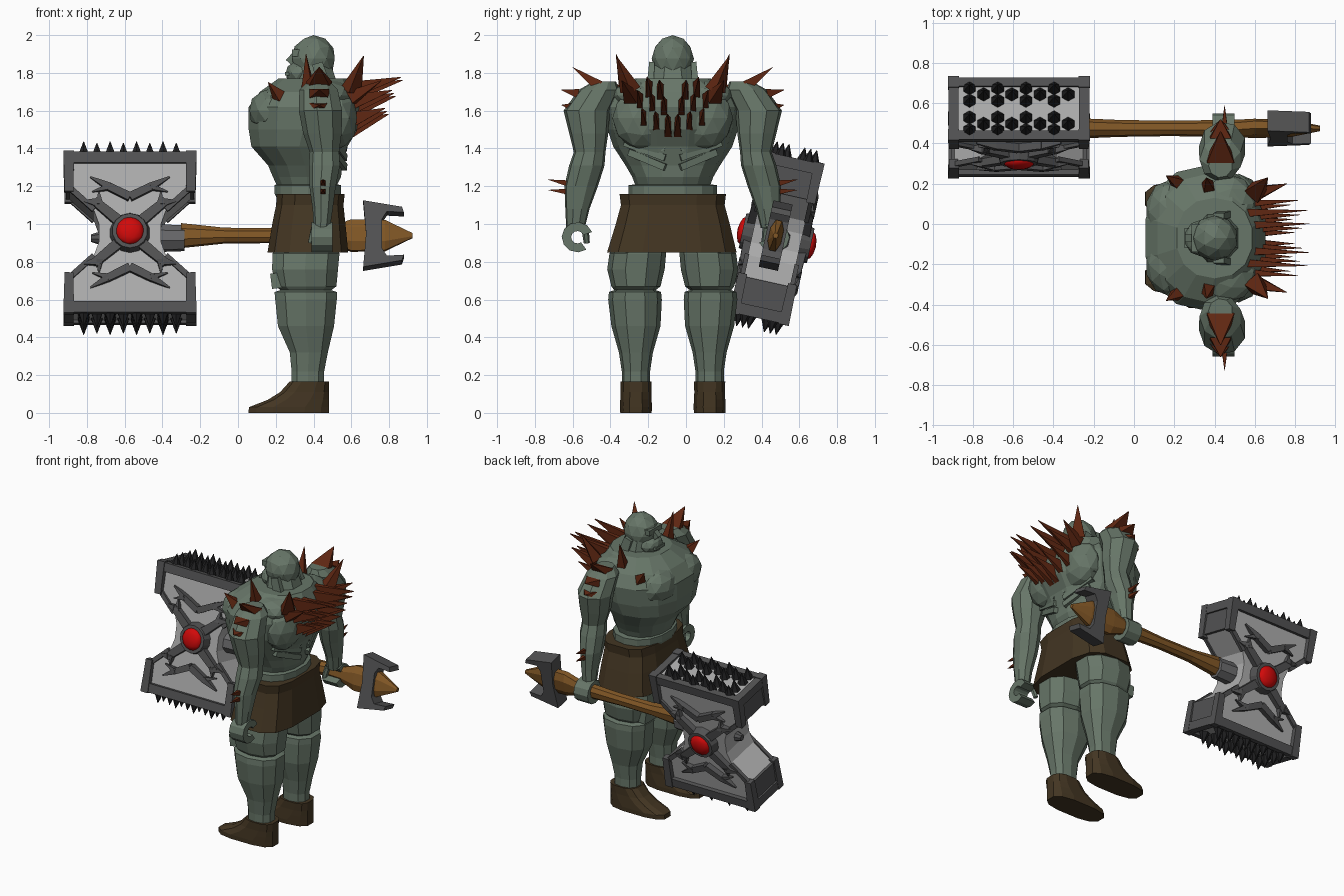
import bpy, bmesh, math
from mathutils import Vector, Matrix

if "Cube" in bpy.data.objects:
    bpy.data.objects.remove(bpy.data.objects["Cube"])

V = Vector
X, Y, Z = V((1, 0, 0)), V((0, 1, 0)), V((0, 0, 1))
CY = -0.07                      # middle plane of the figure


def material(name, c):
    m = bpy.data.materials.new(name)
    m.diffuse_color = (*c, 1)
    m.use_nodes = True
    m.node_tree.nodes["Principled BSDF"].inputs["Base Color"].default_value = m.diffuse_color
    return m


SKIN = material("grey green skin", (0.135, 0.18, 0.138))
CLOTH = material("dark brown leather", (0.056, 0.036, 0.016))
SPIKE = material("rust spike", (0.115, 0.02, 0.006))
WOOD = material("wood", (0.22, 0.095, 0.019))
LIGHT = material("light steel", (0.42, 0.42, 0.42))
DARK = material("dark steel", (0.085, 0.085, 0.087))
MID = material("middle steel", (0.14, 0.14, 0.145))
BLACK = material("black iron", (0.015, 0.015, 0.016))
RED = material("red gem", (0.64, 0.003, 0.003))


def make(name, bm, mat, matrix=None):
    bmesh.ops.recalc_face_normals(bm, faces=bm.faces[:])
    me = bpy.data.meshes.new(name)
    bm.to_mesh(me)
    bm.free()
    me.materials.append(mat)
    ob = bpy.data.objects.new(name, me)
    bpy.context.collection.objects.link(ob)
    if matrix:
        ob.matrix_world = matrix
    return ob


def skin_rings(bm, rings):
    rings = [[bm.verts.new(p) for p in r] for r in rings]
    n = len(rings[0])
    for a, b in zip(rings, rings[1:]):
        for i in range(n):
            bm.faces.new((a[i], a[(i + 1) % n], b[(i + 1) % n], b[i]))
    bm.faces.new(rings[0])
    bm.faces.new(rings[-1])


def loft(bm, rings, n=10, p=1.0, u=X, v=Y):
    """rings: (centre, radius along u, radius along v); p < 1 makes it boxier"""
    def s(t):
        return math.copysign(abs(t) ** p, t)
    out = []
    for c, ru, rv in rings:
        ang = [2 * math.pi * (i + 0.5) / n for i in range(n)]
        out.append([V(c) + u * ru * s(math.cos(a)) + v * rv * s(math.sin(a)) for a in ang])
    skin_rings(bm, out)


def prism(bm, a, b, w, h, n=4, tip=1.0, up=Z):
    """bar or spike from a to b with half width w and half height h"""
    a, b = V(a), V(b)
    d = (b - a).normalized()
    side = d.cross(up).normalized()
    top = side.cross(d)
    k = math.sqrt(2) if n == 4 else 1
    loft(bm, [(a, w * k, h * k), (b, w * k * tip, h * k * tip)], n, 1, side, top)


def extrude(bm, pts, depth, u, v, centre=(0, 0, 0)):
    axis = u.cross(v) * depth
    base = [V(centre) + u * a + v * b for a, b in pts]
    skin_rings(bm, [[q - axis for q in base], [q + axis for q in base]])


def blob(bm, c, r, sub=2):
    bmesh.ops.create_icosphere(bm, subdivisions=sub, radius=1,
                               matrix=Matrix.Translation(c) @ Matrix.Diagonal((*r, 1)))


# torso with waist bands, chest and shoulder muscles
bm = bmesh.new()
loft(bm, [((x, CY, z), rx, ry) for z, x, rx, ry in (
    (1.10, .38, .16, .21), (1.16, .37, .18, .235), (1.205, .37, .18, .235), (1.21, .365, .165, .2),
    (1.25, .365, .185, .215), (1.31, .355, .2, .25), (1.41, .325, .26, .315), (1.5, .345, .295, .345),
    (1.62, .355, .305, .36), (1.7, .37, .26, .32), (1.77, .4, .19, .2))], 14, .9)
make("torso", bm, SKIN)
bm = bmesh.new()
for s in (-1, 1):
    blob(bm, (.18, CY + s * .13, 1.6), (.125, .16, .12))
    blob(bm, (.46, CY + s * .17, 1.68), (.15, .15, .085))
    blob(bm, (.52, CY + s * .16, 1.56), (.115, .16, .17))
    for k in range(3):                                                  # slanted back ridges
        prism(bm, (.53, CY + s * .03, 1.3 + .05 * k), (.47, CY + s * (.22 + .025 * k), 1.38 + .05 * k), .05, .018)
make("torso_muscles", bm, SKIN)

# head with brow, nose, jaw and neck
bm = bmesh.new()
blob(bm, (.4, CY, 1.875), (.118, .112, .125))
blob(bm, (.33, CY, 1.8), (.08, .09, .065))
loft(bm, [((.42, CY, 1.68), .14, .15), ((.4, CY, 1.84), .1, .11)], 8)
prism(bm, (.315, CY - .07, 1.905), (.315, CY + .07, 1.905), .03, .018)
prism(bm, (.31, CY, 1.9), (.268, CY, 1.855), .02, .02)
prism(bm, (.27, CY - .05, 1.795), (.27, CY + .05, 1.795), .02, .01)
for s in (-1, 1):
    prism(bm, (.46, CY + s * .12, 1.72), (.42, CY + s * .11, 1.85), .035, .018, 4, .8, Y)
make("head", bm, SKIN)

# legs and boots
for s, side in ((-1, "left"), (1, "right")):
    bm = bmesh.new()
    y = CY + s * .195
    loft(bm, [((x, y + s * o, z), rx, ry) for z, x, rx, ry, o in (
        (.13, .37, .09, .075, 0), (.22, .37, .09, .075, 0), (.32, .375, .105, .09, 0), (.46, .36, .155, .13, 0),
        (.6, .36, .17, .142, .005), (.64, .358, .172, .138, .005), (.65, .36, .14, .11, .005),
        (.67, .36, .168, .13, 0), (.76, .355, .182, .152, 0), (.845, .36, .185, .15, -.01), (.93, .37, .13, .1, -.05))],
        10, .85)
    prism(bm, (.21, y, .66), (.2, y, .74), .08, .03, up=X)
    make(side + "_leg", bm, SKIN)
    bm = bmesh.new()
    loft(bm, [((x, y, z), rx, ry) for z, x, rx, ry in (
        (0, .268, .218, .085), (.03, .27, .217, .087), (.07, .32, .165, .085),
        (.11, .352, .132, .083), (.165, .377, .107, .085))], 12, .7)
    make(side + "_boot", bm, CLOTH)

# skirt
bm = bmesh.new()
loft(bm, [((.37, CY - .005, .85), .218, .35), ((.375, CY, 1.0), .198, .308), ((.38, CY, 1.1), .182, .28),
          ((.385, CY, 1.16), .184, .288)], 12, .6)
make("skirt", bm, CLOTH)

# arms and curled hands
for s, side in ((-1, "left"), (1, "right")):
    bm = bmesh.new()
    loft(bm, [((x, CY + s * d, z), rx, ry) for z, x, d, rx, ry in (
        (1.755, .43, .36, .06, .06), (1.71, .43, .39, .105, .11), (1.6, .44, .455, .118, .125),
        (1.48, .45, .445, .105, .105), (1.38, .46, .44, .08, .085), (1.31, .46, .455, .085, .095),
        (1.2, .45, .485, .072, .09), (1.08, .45, .505, .055, .065), (.98, .445, .515, .045, .05))], 9)
    make(side + "_arm", bm, SKIN)
    bm = bmesh.new()
    arc = [math.radians(20 + 285 * i / 9) for i in range(10)]
    arc = [a + (0 if s < 0 else math.radians(180)) for a in arc]
    ring = [(.083 * math.cos(a), .08 * math.sin(a)) for a in arc]
    ring += [(.033 * math.cos(a), .033 * math.sin(a)) for a in reversed(arc)]
    c = V((.445, -.575 if s < 0 else .465, .93))
    extrude(bm, ring, .055, Y, Z, c)
    prism(bm, c + V((-.04, -s * .04, .05)), c + V((-.06, -s * .05, -.03)), .02, .02, 6, .8)
    make(side + "_hand", bm, SKIN)

# spikes growing from the back, shoulders and arms
bm = bmesh.new()
for s in (-1, 1):
    for row, z0 in enumerate((1.5, 1.59, 1.67)):
        for d in (.025, .085, .15)[:3 if row < 2 else 2]:
            d += .02 * row
            z = z0 + .25 * d
            prism(bm, (.6 - .3 * d, CY + s * d, z), (.8 + .04 * row - .15 * d, CY + s * d * 1.1, z + .075),
                  .02, .05, 4, .05)
    for base, tip, w, h in (
            ((.6, .225, 1.71), (.665, .3, 1.89), .045, .035),
            ((.37, .25, 1.72), (.36, .3, 1.9), .03, .03),
            ((.6, .22, 1.67), (.76, .27, 1.76), .035, .035),
            ((.24, .26, 1.65), (.16, .31, 1.75), .04, .04),
            ((.43, .39, 1.73), (.43, .53, 1.83), .068, .03),
            ((.43, .5, 1.69), (.43, .59, 1.71), .052, .025),
            ((.43, .53, 1.62), (.43, .59, 1.63), .052, .022),
            ((.45, .53, 1.21), (.45, .66, 1.235), .017, .02),
            ((.45, .54, 1.17), (.45, .66, 1.18), .017, .018)):
        f = [V((p[0], CY + s * p[1], p[2])) for p in (base, tip)]
        prism(bm, f[0], f[1], w, h, 4, .03)
make("body_spikes", bm, SPIKE)

# hammer: built around its own centre, then leaned over
HM = Matrix.Translation((-.572, .48, .925)) @ Matrix.Rotation(math.radians(-12.5), 4, 'X')
signs = [(i, j) for i in (-1, 1) for j in (-1, 1)]

bm = bmesh.new()
half = [(.325, .42), (.325, .24), (.19, .12), (.165, .05)]
prof = half + [(x, -z) for x, z in half[::-1]]
prof += [(-x, -z) for x, z in half] + [(-x, z) for x, z in half[::-1]]
extrude(bm, prof, .13, X, Z)
make("hammer_core", bm, LIGHT, HM)

bm = bmesh.new()
for i, j in signs:
    prism(bm, (-.335, i * .135, j * .405), (.335, i * .135, j * .405), .022, .03)      # long rims
    prism(bm, (i * .325, -.14, j * .405), (i * .325, .14, j * .405), .025, .03)        # end rims
    prism(bm, (i * .32, -.125, j * .33), (i * .32, .125, j * .33), .018, .095)         # end plates
    for k in (-1, 1):
        prism(bm, (i * .325, k * .135, j * .44), (i * .322, k * .135, j * .22), .028, .028, 4, .85, Y)
        prism(bm, (i * .31, k * .135, j * .235), (i * .19, k * .135, j * .125), .015, .012, up=Y)
    prism(bm, (i * .16, 0, 0), (i * .205, 0, 0), .035, .035, 8, .6)                    # side knobs
make("hammer_frame", bm, DARK, HM)

bm = bmesh.new()
for i, j in signs:
    for k in (-1, 1):
        def rib(a, b, w, tip):
            prism(bm, (i * a[0], k * .145, j * a[1]), (i * b[0], k * .145, j * b[1]), w, .025, 4, tip, Y)
        rib((.06, .06), (.19, .17), .028, .8)
        rib((.18, .16), (.245, .17), .02, .2)
        rib((.16, .15), (.165, .22), .018, .2)
        rib((0, .19), (.12, .25), .022, .9)
        rib((.11, .245), (.21, .3), .02, .2)
        rib((.11, .245), (.2, .22), .016, .2)
for k in (-1, 1):
    prism(bm, (0, k * .12, 0), (0, k * .185, 0), .11, .11, 14, .85)
make("hammer_ornament", bm, DARK, HM)

bm = bmesh.new()
for k in (-1, 1):
    blob(bm, (0, k * .18, 0), (.076, .033, .076))
gem = make("hammer_gems", bm, RED, HM)
gem.data.shade_smooth()

bm = bmesh.new()
for j, k in signs:
    for i in range(8):
        for o in ((-.032, .032) if i % 2 == 0 else (0,)):
            x, y = -.245 + .07 * i, k * .075 + o
            prism(bm, (x, y, j * .415), (x, y, j * .5), .037, .037, 6, .05, Y)
make("hammer_studs", bm, BLACK, HM)

# handle, collar and end guard
bm = bmesh.new()
loft(bm, [((.14, 0, 0), .075, .075), ((.29, 0, 0), .065, .07)], 8, 1, Y, Z)
make("handle_collar", bm, MID, HM)
bm = bmesh.new()
loft(bm, [((x, -.008, .012), ry, rz) for x, ry, rz in (
    (.27, .05, .068), (.5, .042, .042), (.75, .038, .04), (1.08, .042, .055), (1.17, .044, .09),
    (1.35, .038, .088), (1.495, .014, .014))], 8, .9, Y, Z)
make("handle", bm, WOOD, HM)
bm = bmesh.new()
g = [(1.235, .18), (1.44, .145), (1.45, .115), (1.36, .12), (1.335, .08)]
extrude(bm, g + [(x, -z) for x, z in g[::-1]] + [(1.25, 0)], .052, X, Z, (0, -.008, .012))
make("handle_guard", bm, DARK, HM)
